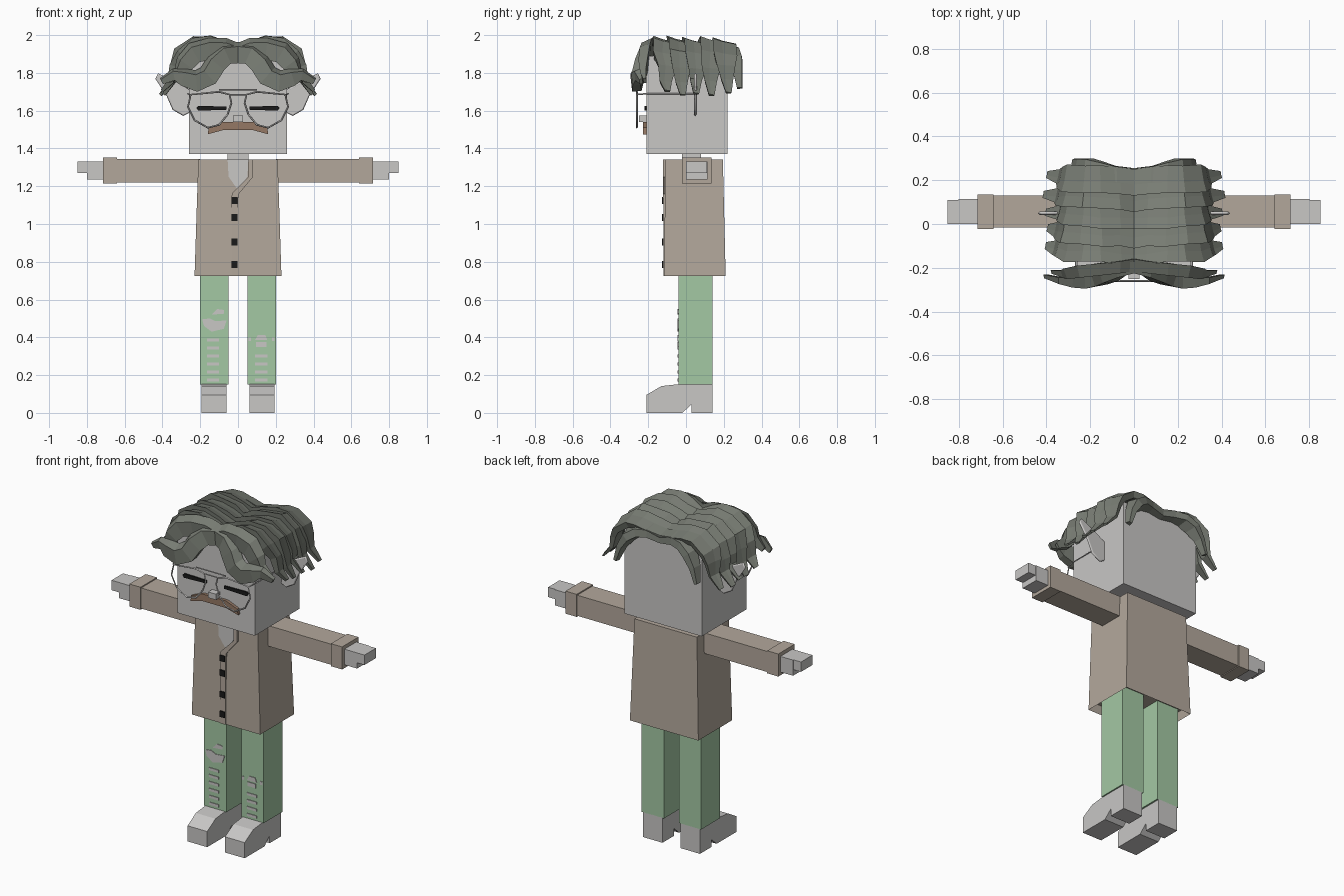
import bpy, bmesh, random
from mathutils import Vector

random.seed(4)
if "Cube" in bpy.data.objects:
    bpy.data.objects.remove(bpy.data.objects["Cube"])


def material(name, r, g, b):
    m = bpy.data.materials.new(name)
    m.use_nodes = True
    m.diffuse_color = (r, g, b, 1)
    m.node_tree.nodes["Principled BSDF"].inputs["Base Color"].default_value = (r, g, b, 1)
    return m


SKIN = material("pale grey", 0.58, 0.57, 0.56)
COAT = material("taupe cloth", 0.45, 0.39, 0.33)
DENIM = material("soft green", 0.37, 0.58, 0.37)
HAIR = material("ash hair", 0.19, 0.205, 0.175)
BROWN = material("moustache brown", 0.30, 0.19, 0.13)
BLACK = material("black", 0.01, 0.01, 0.01)


def finish(name, bm, mat, mirror=False):
    bmesh.ops.recalc_face_normals(bm, faces=bm.faces)
    me = bpy.data.meshes.new(name)
    bm.to_mesh(me)
    bm.free()
    me.materials.append(mat)
    ob = bpy.data.objects.new(name, me)
    bpy.context.collection.objects.link(ob)
    if mirror:
        ob.modifiers.new("Mirror", 'MIRROR').use_mirror_merge = False
    return ob


def bridge(bm, a, b):
    for i in range(len(a)):
        j = (i + 1) % len(a)
        bm.faces.new((a[i], a[j], b[j], b[i]))


def prism(name, pts, lo, hi, mat, axis='y', mirror=False):
    """Extrude an outline: (x, z) along y, or (y, z) along x."""
    bm = bmesh.new()
    rings = []
    for d in (lo, hi):
        rings.append([bm.verts.new((u, d, v) if axis == 'y' else (d, u, v)) for u, v in pts])
    bm.faces.new(rings[0])
    bm.faces.new(rings[1])
    bridge(bm, *rings)
    return finish(name, bm, mat, mirror)


def box(name, x, y, z, mat, mirror=False):
    return prism(name, [(x[0], z[0]), (x[1], z[0]), (x[1], z[1]), (x[0], z[1])],
                 y[0], y[1], mat, mirror=mirror)


def lock(name, path, section, mat=HAIR, tip=0.25, lean=0.0):
    """Tapered strand: path of (x, y, z), section of (along y, along normal)."""
    bm = bmesh.new()
    pts = [Vector(p) for p in path]
    rings = []
    for i, p in enumerate(pts):
        d = pts[min(i + 1, len(pts) - 1)] - pts[max(i - 1, 0)]
        n = Vector((-d.z, 0, d.x)).normalized()
        if i == 0:
            n = Vector((0, 0, 1))
        t = i / (len(pts) - 1)
        s = 1 if t < 0.6 else 1 - (1 - tip) * (t - 0.6) / 0.4
        rings.append([bm.verts.new(p + Vector((0, v * s + lean * t, 0)) + n * h * s)
                      for v, h in section])
    for a, b in zip(rings, rings[1:]):
        bridge(bm, a, b)
    bm.faces.new(rings[0])
    bm.faces.new(rings[-1])
    return finish(name, bm, mat, True)


def wire(name, pts, radius, mat, closed=False, mirror=False):
    cu = bpy.data.curves.new(name, 'CURVE')
    cu.dimensions = '3D'
    cu.bevel_depth = radius
    cu.bevel_resolution = 0
    sp = cu.splines.new('POLY')
    sp.points.add(len(pts) - 1)
    for q, p in zip(sp.points, pts):
        q.co = (*p, 1)
    sp.use_cyclic_u = closed
    cu.materials.append(mat)
    ob = bpy.data.objects.new(name, cu)
    bpy.context.collection.objects.link(ob)
    if mirror:
        ob.modifiers.new("Mirror", 'MIRROR')
    return ob


# Head, neck and ears
box("head", (-0.26, 0.26), (-0.21, 0.22), (1.37, 1.89), SKIN)
box("neck", (-0.055, 0.055), (-0.02, 0.08), (1.32, 1.38), SKIN)
ear = [(0.25, 1.60), (0.29, 1.58), (0.34, 1.61), (0.37, 1.68), (0.43, 1.77),
       (0.42, 1.79), (0.34, 1.75), (0.25, 1.70)]
prism("ears", ear, 0.045, 0.058, SKIN, mirror=True)
wire("ear_rims", [(x, 0.05, z) for x, z in ear], 0.008, SKIN, True, True)

# Face
prism("eyes", [(0.06, 1.605), (0.21, 1.60), (0.22, 1.615), (0.21, 1.625), (0.06, 1.622)],
      -0.219, -0.209, BLACK, mirror=True)
box("nose", (-0.026, 0.026), (-0.25, -0.20), (1.54, 1.575), SKIN)
prism("moustache", [(-0.16, 1.475), (-0.08, 1.497), (0.08, 1.497), (0.16, 1.475),
                    (0.155, 1.51), (0.08, 1.54), (-0.08, 1.54), (-0.155, 1.51)],
      -0.228, -0.20, BROWN)

# Glasses
lens = [(0.045, 1.685), (0.10, 1.70), (0.25, 1.685), (0.265, 1.62), (0.23, 1.55),
        (0.16, 1.51), (0.10, 1.525), (0.055, 1.58), (0.035, 1.64)]
wire("glasses_frames", [(x, -0.26, z) for x, z in lens], 0.005, SKIN, True, True)
wire("glasses_top_bar", [(-0.10, -0.26, 1.71), (0.10, -0.26, 1.71)], 0.004, SKIN)
wire("glasses_bridge", [(-0.045, -0.26, 1.685), (0.045, -0.26, 1.685)], 0.004, SKIN)
wire("glasses_arms", [(0.255, -0.26, 1.685), (0.266, -0.21, 1.69), (0.266, 0.05, 1.69)],
     0.004, SKIN, mirror=True)

# Overlapping strands combed sideways from the parting
arc = [(0, 1.91), (0.07, 1.935), (0.15, 1.955), (0.23, 1.955), (0.30, 1.90),
       (0.325, 1.83), (0.35, 1.76), (0.40, 1.70)]
shingle = [(-0.05, 0.04), (0.0, 0.022), (0.075, 0.005), (0.06, -0.03), (-0.045, -0.025)]
for k in range(5):
    y = -0.135 + 0.08 * k
    path = []
    for i, (x, z) in enumerate(arc):
        w = 0.3 + 0.1 * i
        path.append((x + random.uniform(-0.018, 0.012) * w * (i > 0),
                     y + random.uniform(-0.008, 0.008),
                     z + random.uniform(-0.018, 0.008) * w))
    lock(f"hair_strand_{k + 1}", path, shingle, lean=0.03)

# Fringe
flat = [(-0.025, 0.035), (0.03, 0.06), (0.035, -0.05), (-0.015, -0.055)]
lock("fringe_upper", [(0, -0.19, 1.90), (0.07, -0.20, 1.925), (0.15, -0.21, 1.925),
                      (0.23, -0.22, 1.905), (0.28, -0.23, 1.85), (0.31, -0.23, 1.80),
                      (0.37, -0.22, 1.76)], flat, tip=0.3)
lock("fringe_lower", [(0, -0.20, 1.905), (0.06, -0.22, 1.90), (0.115, -0.245, 1.85),
                      (0.155, -0.26, 1.785), (0.22, -0.27, 1.755), (0.29, -0.27, 1.775),
                      (0.34, -0.26, 1.79), (0.405, -0.24, 1.755)], flat, tip=0.3)

# Hair hanging at the back, open in the middle
lock("back_hair", [(0, 0.22, 1.91), (0.08, 0.23, 1.925), (0.15, 0.25, 1.92),
                   (0.21, 0.265, 1.88), (0.25, 0.275, 1.81), (0.275, 0.285, 1.72)],
     [(-0.04, 0.03), (0.03, 0.015), (0.035, -0.03), (-0.035, -0.045)], tip=0.4)

# Coat body, flared and hollow below
bm = bmesh.new()
bottom = [bm.verts.new((x, y, 0.725)) for x, y in
          ((-0.23, -0.115), (0.23, -0.115), (0.23, 0.21), (-0.23, 0.21))]
top = [bm.verts.new((x, y, 1.342)) for x, y in
       ((-0.21, -0.11), (0.21, -0.11), (0.21, 0.195), (-0.21, 0.195))]
base = bm.faces.new(bottom)
bm.faces.new(top)
bridge(bm, bottom, top)
bmesh.ops.recalc_face_normals(bm, faces=bm.faces)
bmesh.ops.inset_region(bm, faces=[base], thickness=0.015, depth=-0.05)
finish("coat_body", bm, COAT)

# Coat opening, lapel, placket and buttons
prism("chest_opening", [(-0.055, 1.342), (0.055, 1.342), (0.05, 1.25), (0, 1.18), (-0.05, 1.25)],
      -0.114, -0.106, SKIN)
prism("lapel", [(0.055, 1.342), (0.08, 1.342), (0.08, 1.25), (0.005, 1.16), (0.005, 1.14),
                (-0.035, 1.14), (-0.03, 1.165), (0.055, 1.25)], -0.122, -0.105, COAT)
box("placket", (-0.035, 0.0), (-0.12, -0.10), (0.725, 1.14), COAT)
for i, z in enumerate((1.125, 1.035, 0.905, 0.785)):
    box(f"button_{i + 1}", (-0.034, -0.002), (-0.127, -0.118), (z - 0.018, z + 0.018), BLACK)

# Sleeves, cuffs and hands
box("sleeves", (0.20, 0.645), (-0.015, 0.13), (1.22, 1.345), COAT, True)
box("cuffs", (0.64, 0.715), (-0.022, 0.135), (1.215, 1.352), COAT, True)
box("palms", (0.70, 0.80), (0.0, 0.115), (1.27, 1.33), SKIN, True)
box("fingers", (0.79, 0.85), (0.0, 0.11), (1.27, 1.33), SKIN, True)
box("thumbs", (0.70, 0.80), (0.0, 0.115), (1.235, 1.275), SKIN, True)

# Trousers and heeled shoes
box("trouser_legs", (0.05, 0.20), (-0.04, 0.14), (0.15, 0.78), DENIM, True)
prism("shoes", [(-0.21, 0), (-0.02, 0), (0.03, 0.045), (0.03, 0), (0.14, 0), (0.14, 0.152),
                (-0.04, 0.152), (-0.13, 0.142), (-0.21, 0.095)],
      0.06, 0.192, SKIN, axis='x', mirror=True)

# Torn patches and slits on the trouser fronts
FRONT = (-0.044, -0.036)
prism("right_knee_tear", [(-0.19, 0.495), (-0.18, 0.46), (-0.14, 0.43), (-0.075, 0.445),
                          (-0.06, 0.49), (-0.12, 0.485), (-0.15, 0.50)], *FRONT, SKIN)
prism("right_upper_tear", [(-0.14, 0.52), (-0.075, 0.525), (-0.075, 0.545), (-0.11, 0.55)],
      *FRONT, SKIN)
prism("left_knee_tear_top", [(0.09, 0.385), (0.155, 0.385), (0.145, 0.412), (0.105, 0.412)],
      *FRONT, SKIN)
box("left_knee_tear_bottom", (0.095, 0.15), FRONT, (0.35, 0.375), SKIN)
for i in range(6):
    z = 0.175 + 0.042 * i
    box(f"right_slit_{i + 1}", (-0.165, -0.1), FRONT, (z - 0.008, z + 0.008), SKIN)
    if i < 4:
        box(f"left_slit_{i + 1}", (0.09, 0.155), FRONT, (z - 0.008, z + 0.008), SKIN)
for i, x in enumerate((0.063, 0.187)):
    box(f"left_side_nick_{i + 1}", (x - 0.007, x + 0.007), FRONT, (0.38, 0.4), SKIN)
